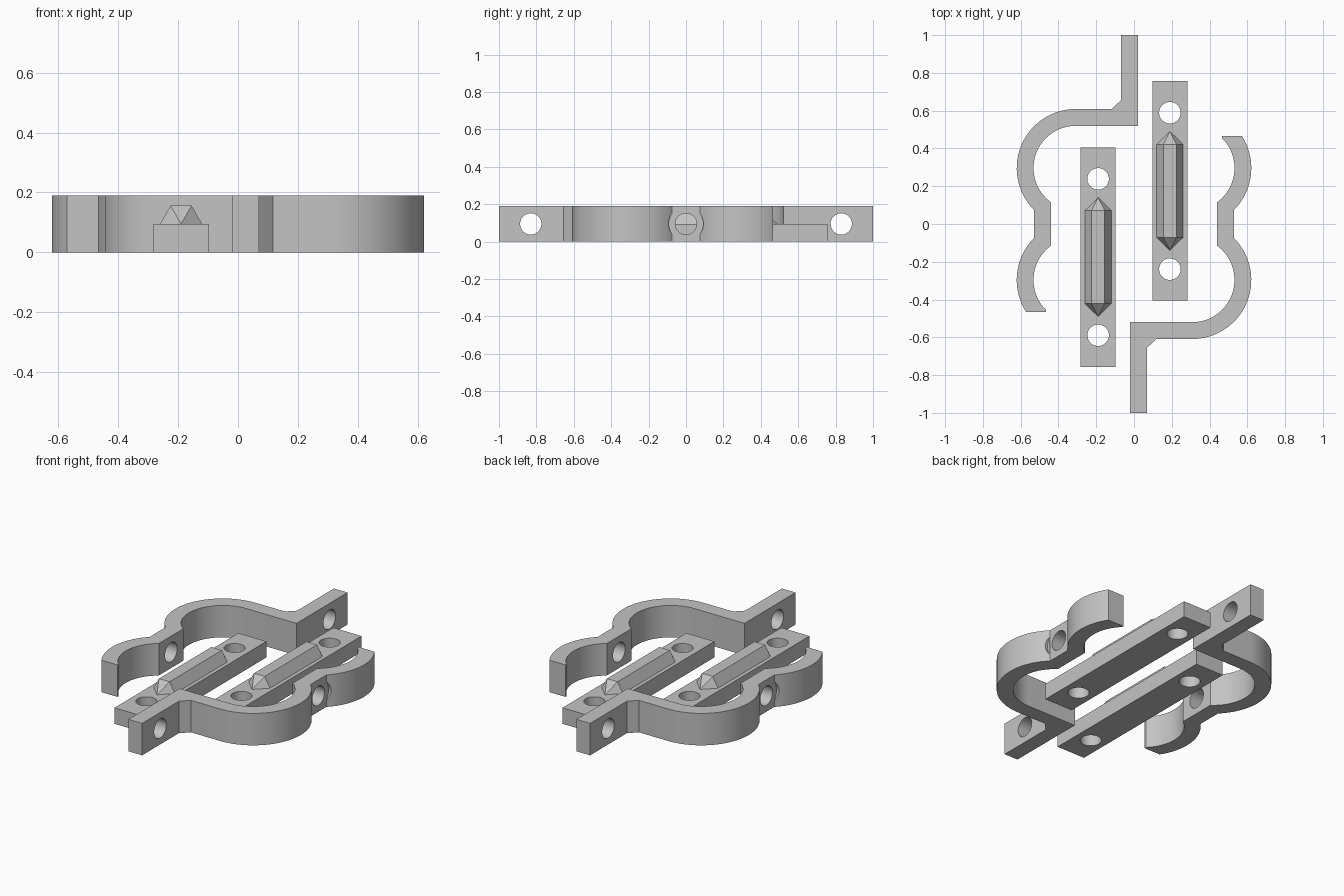
import bpy, bmesh
from math import sin, cos, pi, radians
from mathutils import Vector, Matrix

cube = bpy.data.objects.get("Cube")
if cube:
    bpy.data.objects.remove(cube)

grey = bpy.data.materials.new("plain_grey")
grey.use_nodes = True
colour = (0.55, 0.55, 0.55, 1)
grey.diffuse_color = colour
grey.node_tree.nodes["Principled BSDF"].inputs["Base Color"].default_value = colour

HEIGHT = 0.19
BAR_HEIGHT = HEIGHT / 2
HOLE = 0.057


def make_object(name, bm):
    bmesh.ops.recalc_face_normals(bm, faces=bm.faces)
    mesh = bpy.data.meshes.new(name)
    bm.to_mesh(mesh)
    bm.free()
    mesh.materials.append(grey)
    obj = bpy.data.objects.new(name, mesh)
    bpy.context.collection.objects.link(obj)
    return obj


def extrude_profile(name, points, height):
    bm = bmesh.new()
    face = bm.faces.new([bm.verts.new((x, y, 0)) for x, y in points])
    top = bmesh.ops.extrude_face_region(bm, geom=[face])
    verts = [g for g in top["geom"] if isinstance(g, bmesh.types.BMVert)]
    bmesh.ops.translate(bm, vec=(0, 0, height), verts=verts)
    return make_object(name, bm)


def cylinder(centre, radius, depth, axis):
    turn = Matrix.Rotation(pi / 2, 4, "Y") if axis == "X" else Matrix()
    bm = bmesh.new()
    bmesh.ops.create_cone(bm, cap_ends=True, segments=48, radius1=radius, radius2=radius,
                          depth=depth, matrix=Matrix.Translation(centre) @ turn)
    return make_object("hole_cutter", bm)


def cut(obj, cutters):
    """Cut every cutter out of the part, then delete the cutters."""
    bpy.context.view_layer.objects.active = obj
    for cutter in cutters:
        cutter.hide_render = True
        mod = obj.modifiers.new("hole", "BOOLEAN")
        mod.operation, mod.solver, mod.object = "DIFFERENCE", "EXACT", cutter
        bpy.ops.object.modifier_apply(modifier=mod.name)
        bpy.data.objects.remove(cutter)


def smooth(obj):
    bpy.ops.object.select_all(action="DESELECT")
    obj.select_set(True)
    bpy.context.view_layer.objects.active = obj
    bpy.ops.object.shade_smooth_by_angle(angle=radians(25))


def half_turn_copy(obj, name):
    twin = obj.copy()
    twin.data = obj.data.copy()
    twin.name = name
    twin.rotation_euler.z = pi
    bpy.context.collection.objects.link(twin)


def arc(cy, radius, start, end, steps=28):
    angles = [radians(start + (end - start) * i / steps) for i in range(steps + 1)]
    return [(-0.308 + radius * cos(a), cy + radius * sin(a)) for a in angles]


# Clip bracket: tab, large bend, waist and open hook
OUTER, INNER, CY = 0.313, 0.224, 0.296
profile = [(0.02, 0.52), (0.02, 1), (-0.07, 1), (-0.07, 0.655), (-0.117, 0.609)]
profile += arc(CY, OUTER, 90, 225.2) + arc(-CY, OUTER, 134.8, 212.9)
profile += [(-0.466, -0.466)]
profile += arc(-CY, INNER, 225.2, 126.1) + arc(CY, INNER, 233.9, 90)
bracket = extrude_profile("left_bracket", profile, HEIGHT)

# Bolt holes through tab and waist, with a bolt head recess outside the waist
mid = HEIGHT / 2
cut(bracket, [
    cylinder((-0.025, 0.83, mid), HOLE, 0.3, "X"),
    cylinder((-0.48, 0, mid), HOLE, 0.3, "X"),
    cylinder((-0.63, 0, mid), 0.093, 0.2, "X"),
])
smooth(bracket)
half_turn_copy(bracket, "right_bracket")

# Flat bar with two screw holes
BX, BY = -0.19, -0.175
w, l = 0.0925, 0.581
bar = extrude_profile("left_bar", [(BX - w, BY - l), (BX + w, BY - l),
                                   (BX + w, BY + l), (BX - w, BY + l)], BAR_HEIGHT)
cut(bar, [cylinder((BX, BY + s * 0.414, mid / 2), HOLE, 0.3, "Z") for s in (-1, 1)])
smooth(bar)
half_turn_copy(bar, "right_bar")

# Half hexagonal ridge with pointed ends, resting on the bar
bm = bmesh.new()
for end in (-1, 1):
    for i in range(4):
        a = i * pi / 3
        bm.verts.new((BX + 0.07 * cos(a), BY + end * 0.246, BAR_HEIGHT + 0.07 * sin(a)))
    bm.verts.new((BX, BY + end * 0.315, BAR_HEIGHT))
bmesh.ops.convex_hull(bm, input=bm.verts)
bmesh.ops.dissolve_limit(bm, angle_limit=0.01, verts=bm.verts, edges=bm.edges)
ridge = make_object("left_ridge", bm)
half_turn_copy(ridge, "right_ridge")
